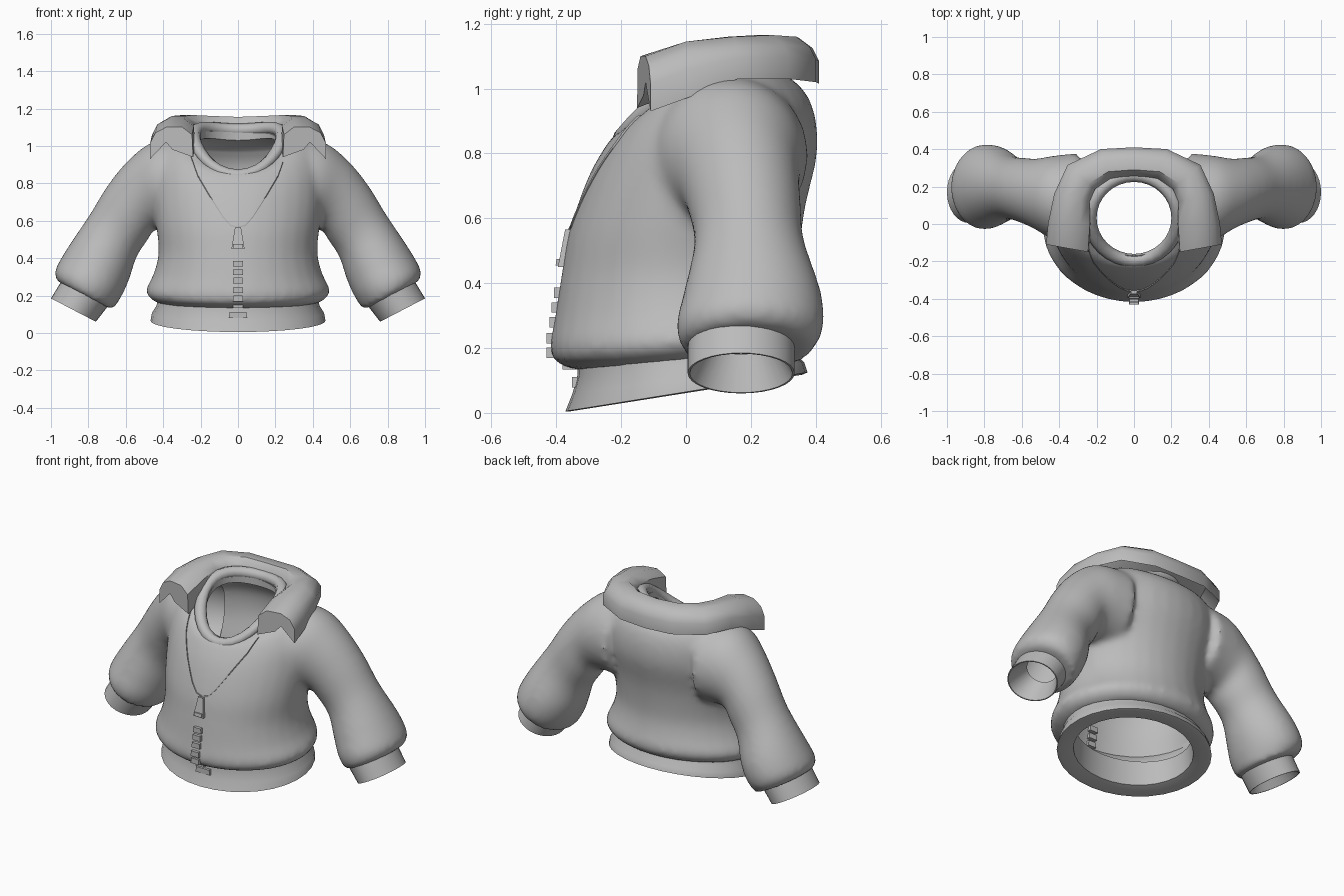
import bpy, bmesh, math
from mathutils import Vector

cube = bpy.data.objects.get("Cube")
if cube:
    bpy.data.objects.remove(cube, do_unlink=True)

grey = bpy.data.materials.new("cloth_grey")
grey.use_nodes = True
grey.diffuse_color = (0.5, 0.5, 0.5, 1)
bsdf = next(n for n in grey.node_tree.nodes if n.type == 'BSDF_PRINCIPLED')
bsdf.inputs["Base Color"].default_value = (0.5, 0.5, 0.5, 1)
bsdf.inputs["Roughness"].default_value = 0.8


def ring(a, b, side, k=1.0, lift=0, dz=0, n=32):
    """Ellipse with one diameter from a to b and the half axis side."""
    a, b, side = Vector(a), Vector(b), Vector(side)
    c, v = (a + b) / 2, (b - a) / 2
    return [c + k * (side * math.cos(t) + v * math.sin(t))
            + Vector((0, 0, dz + lift * math.cos(t) ** 2))
            for t in (math.tau * i / n for i in range(n))]


def refine(rings, steps=4):
    """Add smooth in-between rings."""
    out = []
    for i in range(len(rings) - 1):
        quads = zip(rings[max(i - 1, 0)], rings[i], rings[i + 1],
                    rings[min(i + 2, len(rings) - 1)])
        quads = list(quads)
        for s in range(steps):
            t = s / steps
            out.append([b + (c - a) * t / 2 + (a - 2.5 * b + 2 * c - d / 2) * t ** 2
                        + (1.5 * (b - c) + (d - a) / 2) * t ** 3
                        for a, b, c, d in quads])
    return out + [rings[-1]]


def loft(bm, rings, caps=True, loop=False):
    """Skin a list of equal point rings."""
    rows = [[bm.verts.new(p) for p in r] for r in rings]
    n = len(rows[0])
    pairs = list(zip(rows, rows[1:])) + ([(rows[-1], rows[0])] if loop else [])
    for r, s in pairs:
        for i in range(n):
            j = (i + 1) % n
            bm.faces.new((r[i], r[j], s[j], s[i]))
    if caps and not loop:
        bm.faces.new(rows[0])
        bm.faces.new(rows[-1])


def activate(ob):
    bpy.ops.object.select_all(action='DESELECT')
    ob.select_set(True)
    bpy.context.view_layer.objects.active = ob


def smooth(ob, angle=40):
    activate(ob)
    bpy.ops.object.shade_smooth_by_angle(angle=math.radians(angle))


def make(name, bm, angle=40):
    bmesh.ops.recalc_face_normals(bm, faces=bm.faces)
    me = bpy.data.meshes.new(name)
    bm.to_mesh(me)
    bm.free()
    ob = bpy.data.objects.new(name, me)
    bpy.context.collection.objects.link(ob)
    me.materials.append(grey)
    if angle:
        smooth(ob, angle)
    return ob


def torso_ring(yf, zf, yb, zb, rx, lift=0, k=1.0, dz=0):
    return ring((0, yf, zf), (0, yb, zb), (rx, 0, 0), k, lift, dz)


def arm_ring(s, xl, zl, xu, zu, yc, yh, k=1.0):
    return ring((s * xl, yc, zl), (s * xu, yc, zu), (0, yh, 0), k)


# Torso sections: front y z, back y z, half width, rise at the sides
torso = [
    (-.33, .13, .33, .19, .42), (-.40, .155, .365, .21, .468),
    (-.42, .20, .39, .26, .492), (-.405, .29, .365, .35, .45),
    (-.385, .42, .35, .45, .425), (-.36, .56, .365, .62, .44),
    (-.305, .72, .405, .80, .46), (-.25, .82, .395, .93, .45, .04),
    (-.21, .865, .35, 1.01, .385, .08), (-.17, .855, .26, 1.07, .27, .10)]
# Sleeve sections: lower x z, upper x z, middle y, half depth
sleeve = [
    (.30, .55, .30, 1.04, .13, .25), (.40, .555, .46, 1.02, .14, .225),
    (.45, .55, .59, .92, .16, .19), (.48, .50, .70, .785, .18, .175),
    (.54, .41, .795, .63, .195, .17), (.58, .29, .915, .45, .205, .212),
    (.62, .20, .98, .33, .197, .228), (.67, .12, .965, .275, .19, .20)]
cuff_end = (.76, .06, 1.0, .185, .17, .165)

# Body: torso and sleeves fused into one soft surface
bm = bmesh.new()
loft(bm, refine([torso_ring(*t) for t in torso]))
for s in (1, -1):
    loft(bm, refine([arm_ring(s, *a) for a in sleeve]))
body = make("jacket_body", bm, 0)

# Hollows for the trunk, neck and sleeves leave thin cloth walls
cutters = []
bm = bmesh.new()
loft(bm, [torso_ring(*t) for t in ((-.29, -.1, .28, -.1, .36),
                                   (-.30, .18, .29, .22, .37))]
     + refine([torso_ring(*t, k=.94, dz=-.03) for t in torso[3:9]])
     + [torso_ring(-.17, z, .23, z + .2, .205, .08) for z in (.83, 1.1)])
cutters.append(make("trunk_hollow", bm, 0))
for s in (1, -1):
    bm = bmesh.new()
    loft(bm, refine([arm_ring(s, *a, k=.87) for a in sleeve[:-1]])
         + [arm_ring(s, *a, k=.72) for a in (sleeve[-1], cuff_end)])
    cutters.append(make("sleeve_hollow", bm, 0))

activate(body)
m = body.modifiers.new("fuse", 'REMESH')
m.mode = 'VOXEL'
m.voxel_size = .018
m = body.modifiers.new("soften", 'SMOOTH')
m.factor = .5
m.iterations = 12
for c in cutters:
    c.hide_render = True
    m = body.modifiers.new("hollow", 'BOOLEAN')
    m.operation = 'DIFFERENCE'
    m.solver = 'EXACT'
    m.object = c
for m in list(body.modifiers):
    bpy.ops.object.modifier_apply(modifier=m.name)
for c in cutters:
    bpy.data.objects.remove(c, do_unlink=True)
smooth(body, 45)
bpy.context.view_layer.update()


def front_y(x, z):
    hit, p, _, _ = body.ray_cast(Vector((x, -2, z)), Vector((0, 1, 0)))
    return p.y if hit else -.2


# Waistband
bm = bmesh.new()
loft(bm, [torso_ring(*t) for t in (
    (-.335, .16, .33, .22, .43), (-.335, .115, .34, .18, .435),
    (-.35, .06, .365, .155, .46), (-.372, .005, .375, .125, .468),
    (-.355, .005, .36, .118, .44), (-.29, .03, .28, .12, .365),
    (-.28, .18, .27, .22, .355))], caps=False)
make("waistband", bm)

# Cuffs, tapering inside
for s, side in ((1, "left"), (-1, "right")):
    bm = bmesh.new()
    start = (.69, .15, .93, .30, .17, .165)
    loft(bm, [arm_ring(s, *start), arm_ring(s, *cuff_end),
              arm_ring(s, *cuff_end, k=.96), arm_ring(s, *start, k=.6)],
         caps=False)
    make(side + "_cuff", bm)

# Rolled neck rib
bm = bmesh.new()
r = .035
loft(bm, [torso_ring(-.195 - r * c, .84 + r * d, .26 + r * c, 1.085 + r * d,
                     .235 + r * c, .09)
          for c, d in ((math.cos(t), math.sin(t))
                       for t in (math.tau * i / 8 for i in range(8)))],
     loop=True)
make("neck_rib", bm, 60)

# Folded collar: x y, outward x y, half width, top, outer and inner bottom
stations = [
    (.355, -.13, 1, .18, .115, 1.10, .93, .94),
    (.345, 0, 1, 0, .115, 1.145, .97, 1.0),
    (.33, .14, .97, .2, .10, 1.16, 1.03, 1.05),
    (.28, .25, .75, .66, .10, 1.165, 1.03, 1.06),
    (.15, .32, .3, .95, .085, 1.16, 1.02, 1.06),
    (0, .33, 0, 1, .08, 1.155, 1.015, 1.06)]


def collar_ring(s, x, y, nx, ny, w, top, outer, inner):
    profile = [(-1, inner), (-.95, top - .04), (-.5, top), (.25, top),
               (.75, top - .03), (1, (top + outer) / 2), (1, outer),
               (.26, outer + .09), (-.04, inner + .04)]
    return [Vector((s * (x + nx * o * w), y + ny * o * w, z))
            for o, z in profile]


bm = bmesh.new()
loft(bm, [collar_ring(1, *t) for t in stations]
     + [collar_ring(-1, *t) for t in stations[-2::-1]])
make("collar", bm, 45)

# Seam round the V-shaped shirt front
half = [(.25, .94), (.215, .84), (.15, .73), (.08, .62), (.04, .575), (0, .565)]
path = [(-x, z) for x, z in half] + half[-2::-1]
points = []
for (x0, z0), (x1, z1) in zip(path, path[1:]):
    for i in range(4):
        x, z = x0 + (x1 - x0) * i / 4, z0 + (z1 - z0) * i / 4
        points.append(Vector((x, front_y(x, z), z)))
bm = bmesh.new()
loft(bm, [[p + Vector(o) for o in ((0, -.005, .004), (0, -.005, -.004),
                                   (0, .012, -.004), (0, .012, .004))]
          for p in points])
make("shirt_front_seam", bm)


# Zip pull and teeth
def zip_piece(name, z0, z1, w0, w1, y0, y1):
    bm = bmesh.new()
    loft(bm, [[Vector((x * w, y + d, z)) for x, d in
               ((-1, -.016), (1, -.016), (1, .045), (-1, .045))]
              for z, w, y in ((z0, w0, y0), (z1, w1, y1))])
    make(name, bm, 30)


zip_piece("zip_pull", .45, .565, .035, .016,
          front_y(0, .45), front_y(0, .565))
zip_piece("zip_slider", .455, .475, .026, .026,
          front_y(0, .455) - .008, front_y(0, .475) - .008)
for z in (.37, .325, .28, .23, .185, .15, .095):
    y = front_y(0, z) if z > .16 else (-.365 if z > .1 else -.335)
    w = .05 if z < .1 else .028
    zip_piece("zip_tooth", z - .016, z + .016, w, w * .9, y, y)
